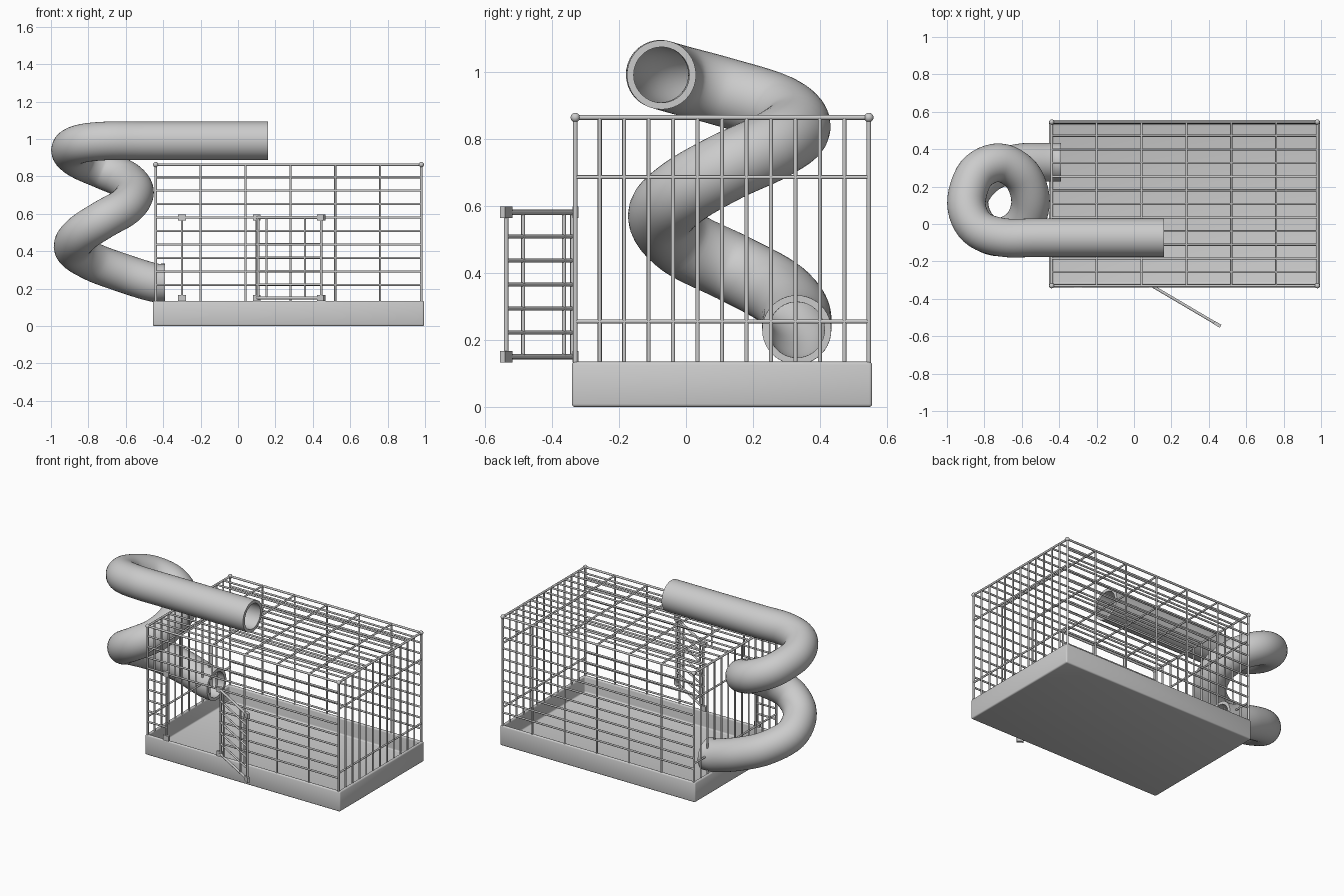
import bpy, bmesh, math
from mathutils import Vector, Matrix

if "Cube" in bpy.data.objects:
    bpy.data.objects.remove(bpy.data.objects["Cube"])

grey = bpy.data.materials.new("light grey")
grey.diffuse_color = (0.6, 0.6, 0.6, 1)
grey.use_nodes = True
grey.node_tree.nodes["Principled BSDF"].inputs["Base Color"].default_value = grey.diffuse_color


def finish(name, bm, angle=40):
    bmesh.ops.recalc_face_normals(bm, faces=bm.faces)
    me = bpy.data.meshes.new(name)
    bm.to_mesh(me)
    bm.free()
    me.materials.append(grey)
    ob = bpy.data.objects.new(name, me)
    bpy.context.collection.objects.link(ob)
    bpy.ops.object.select_all(action='DESELECT')
    ob.select_set(True)
    bpy.context.view_layer.objects.active = ob
    bpy.ops.object.shade_smooth_by_angle(angle=math.radians(angle))
    return ob


def rod(bm, a, b, r=0.006):
    a, b = Vector(a), Vector(b)
    d = b - a
    m = Matrix.Translation((a + b) / 2) @ d.to_track_quat('Z', 'Y').to_matrix().to_4x4()
    bmesh.ops.create_cone(bm, cap_ends=True, segments=10, radius1=r, radius2=r,
                          depth=d.length, matrix=m)


def box(bm, c, s, turn=0.0):
    m = Matrix.Translation(c) @ Matrix.Rotation(turn, 4, 'Z') @ Matrix.Diagonal((*s, 1))
    bmesh.ops.create_cube(bm, size=1, matrix=m)


X0, X1, Y0, Y1, Z0, Z1 = -0.44, 0.98, -0.33, 0.545, 0.12, 0.863
XS = [X0 + 0.24 * i for i in range(1, 6)]
YS = [Y0 + (Y1 - Y0) / 12 * i for i in range(1, 12)]
ZS = [0.22 + 0.072 * i for i in range(9)]
DL, DR, DB, DT = -0.30, 0.10, 0.15, 0.58      # door opening

# tray: hollow box with soft edges
bm = bmesh.new()
box(bm, (0.27, 0.1075, 0.0675), (1.45, 0.895, 0.135))
bm.faces.ensure_lookup_table()
top = max(bm.faces, key=lambda f: f.calc_center_median().z)
bmesh.ops.inset_region(bm, faces=[top], thickness=0.028)
ret = bmesh.ops.extrude_face_region(bm, geom=[top])
bmesh.ops.translate(bm, vec=(0, 0, -0.108),
                    verts=[v for v in ret['geom'] if isinstance(v, bmesh.types.BMVert)])
if top.is_valid:
    bmesh.ops.delete(bm, geom=[top], context='FACES_ONLY')
bmesh.ops.bevel(bm, geom=list(bm.edges), offset=0.009, segments=3, profile=0.5,
                affect='EDGES')
finish("tray", bm, 50)

# frame: posts, top rails and corner balls
bm = bmesh.new()
for x in (X0, X1):
    rod(bm, (x, Y0, Z1), (x, Y1, Z1), 0.007)
    for y in (Y0, Y1):
        rod(bm, (x, y, Z0), (x, y, Z1), 0.007)
        bmesh.ops.create_uvsphere(bm, u_segments=16, v_segments=10, radius=0.014,
                                  matrix=Matrix.Translation((x, y, Z1)))
for y in (Y0, Y1):
    rod(bm, (X0, y, Z1), (X1, y, Z1), 0.007)
finish("cage_frame", bm)

# side panels
for name, x in (("left_bars", X0), ("right_bars", X1)):
    bm = bmesh.new()
    for y in YS:
        rod(bm, (x, y, Z0), (x, y, Z1))
    for z in (0.255, 0.685):
        rod(bm, (x, Y0, z), (x, Y1, z))
    finish(name, bm)

# back panel
bm = bmesh.new()
for x in XS:
    rod(bm, (x, Y1, Z0), (x, Y1, Z1))
for z in ZS:
    rod(bm, (X0, Y1, z), (X1, Y1, z))
finish("back_bars", bm)

# roof
bm = bmesh.new()
for x in XS:
    rod(bm, (x, Y0, Z1), (x, Y1, Z1))
for y in YS:
    rod(bm, (X0, y, Z1), (X1, y, Z1))
finish("roof_bars", bm)

# front panel with door opening
bm = bmesh.new()
for x in XS:
    rod(bm, (x, Y0, DT if DL < x < DR else Z0), (x, Y0, Z1))
for z in ZS:
    if z < DT - 0.02:
        rod(bm, (X0, Y0, z), (DL, Y0, z))
        rod(bm, (DR, Y0, z), (X1, Y0, z))
    else:
        rod(bm, (X0, Y0, z), (X1, Y0, z))
for x in (DL, DR):
    rod(bm, (x, Y0, Z0), (x, Y0, DT))
finish("front_bars", bm)

# clips on the opening
bm = bmesh.new()
for x in (DL, DR):
    for z in (DB, DT):
        box(bm, (x, Y0, z), (0.042, 0.018, 0.034))
finish("opening_clips", bm)

# open door
ANG = math.radians(-30.5)
d = Vector((math.cos(ANG), math.sin(ANG), 0))
hinge = Vector((DR, Y0 - 0.003, 0))


def on_door(s, z):
    return hinge + d * s + Vector((0, 0, z))


bm = bmesh.new()
for s, r in ((0.01, 0.007), (0.06, 0.006), (0.30, 0.006), (0.40, 0.007)):
    rod(bm, on_door(s, DB), on_door(s, DT), r)
for i in range(7):
    z = DB + (DT - DB) / 6 * i
    rod(bm, on_door(0, z), on_door(0.40, z), 0.008 if i in (0, 6) else 0.006)
for z in (DB, DT):
    box(bm, on_door(0.40, z), (0.042, 0.018, 0.034), ANG)
finish("door", bm)

# spiral tube: hollow sweep along a smooth path
P = [Vector(p) for p in (
    (-0.39, .33, .23), (-0.46, .33, .235), (-0.62, .325, .285), (-0.78, .27, .345),
    (-0.88, .14, .415), (-0.84, -.01, .49), (-0.72, -.07, .57), (-0.60, -.01, .64),
    (-0.553, .12, .715), (-0.60, .26, .78), (-0.72, .328, .835), (-0.845, .27, .89),
    (-0.896, .11, .94), (-0.84, -.02, .975), (-0.70, -.072, .99), (-0.50, -.073, .99),
    (-0.15, -.073, .99), (0.16, -.073, .99))]
P = [2 * P[0] - P[1]] + P + [2 * P[-1] - P[-2]]
path = []
for i in range(1, len(P) - 2):
    a, b, c, e = P[i - 1:i + 3]
    for k in range(6):
        t = k / 6
        path.append(0.5 * (2 * b + (c - a) * t + (2 * a - 5 * b + 4 * c - e) * t * t
                           + (3 * b - a - 3 * c + e) * t ** 3))
path.append(P[-2])

N = 40
bm = bmesh.new()
outer, inner = [], []
u = Vector((0, 0, 1))
for i, p in enumerate(path):
    t = (path[min(i + 1, len(path) - 1)] - path[max(i - 1, 0)]).normalized()
    if i in (0, len(path) - 1):
        t = Vector((-1 if i == 0 else 1, 0, 0))
    u = (u - t * u.dot(t)).normalized()
    w = t.cross(u)
    for rings, r in ((outer, 0.103), (inner, 0.083)):
        rings.append([bm.verts.new(p + r * (u * math.cos(2 * math.pi * k / N)
                                            + w * math.sin(2 * math.pi * k / N)))
                      for k in range(N)])


def bridge(a, b):
    for k in range(N):
        j = (k + 1) % N
        bm.faces.new((a[k], a[j], b[j], b[k]))


for i in range(len(path) - 1):
    bridge(outer[i], outer[i + 1])
    bridge(inner[i + 1], inner[i])
bridge(inner[0], outer[0])
bridge(outer[-1], inner[-1])
finish("spiral_tube", bm)
